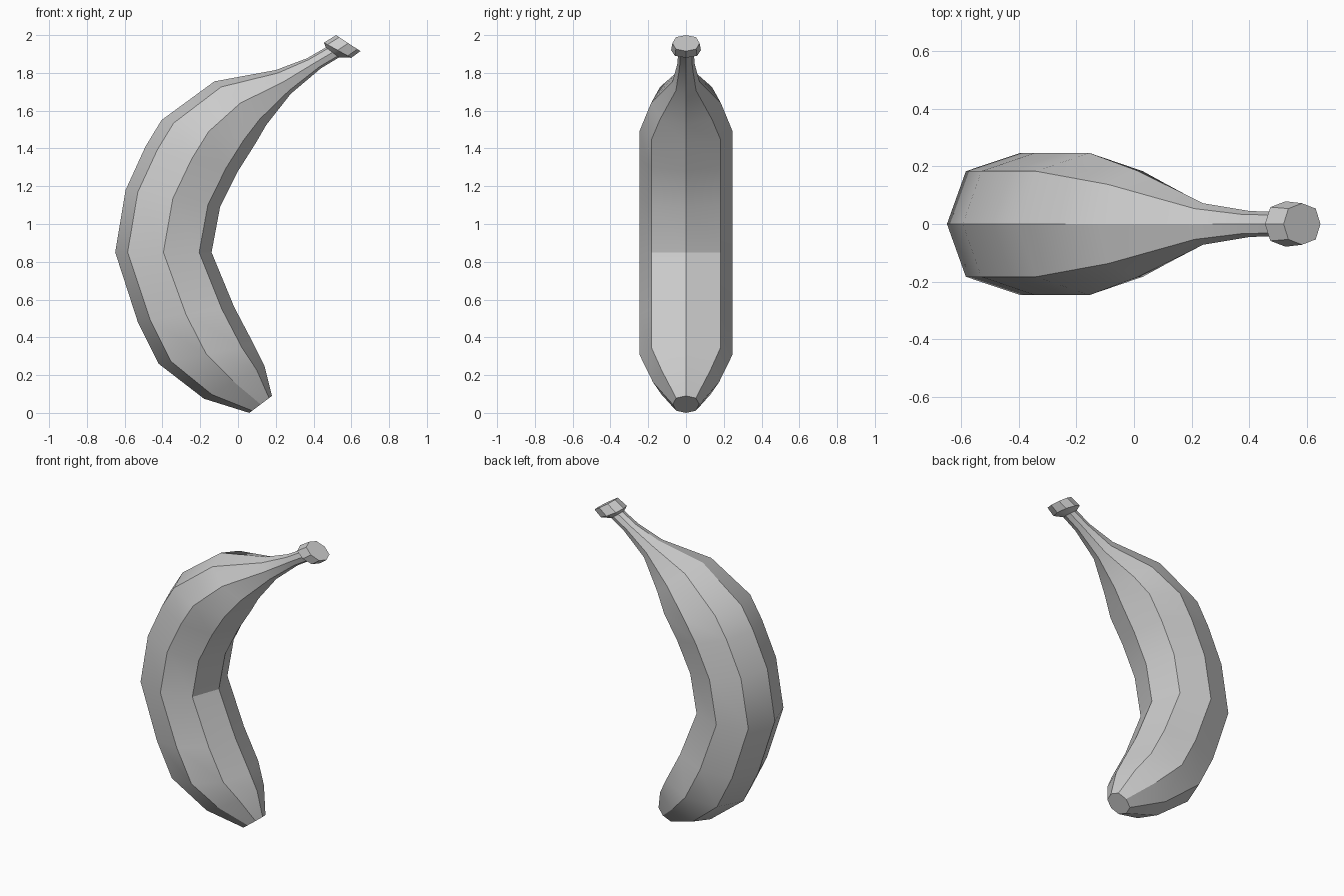
import bpy, bmesh
from math import cos, sin, pi
from mathutils import Vector

if "Cube" in bpy.data.objects:
    bpy.data.objects.remove(bpy.data.objects["Cube"])

# Octagonal sections: outer (x, z), inner (x, z), half width in y
PEEL = [
    (0.06, 0.0, 0.18, 0.09, 0.07),
    (-0.18, 0.075, 0.14, 0.25, 0.175),
    (-0.42, 0.26, 0.085, 0.36, 0.247),
    (-0.53, 0.48, -0.02, 0.56, 0.247),
    (-0.65, 0.85, -0.14, 0.85, 0.247),
    (-0.595, 1.18, -0.095, 1.09, 0.247),
    (-0.49, 1.41, 0.0, 1.28, 0.247),
    (-0.405, 1.55, 0.095, 1.43, 0.247),
    (-0.125, 1.755, 0.15, 1.525, 0.185),
    (0.20, 1.815, 0.28, 1.69, 0.072),
    (0.365, 1.877, 0.44, 1.825, 0.045),
    (0.465, 1.935, 0.535, 1.882, 0.042),
]
STEM_TIP = [
    (0.465, 1.935, 0.535, 1.882, 0.042),
    (0.455, 1.96, 0.60, 1.88, 0.079),
    (0.52, 2.0, 0.648, 1.915, 0.072),
]


def loft(name, sections, cap_start, cap_end):
    bm = bmesh.new()
    rings = []
    for ox, oz, ix, iz, hy in sections:
        outer, inner = Vector((ox, 0, oz)), Vector((ix, 0, iz))
        mid, arm = (outer + inner) / 2, (outer - inner) / 2
        ring = []
        for k in range(8):
            a = k * pi / 4
            f = 1.05 if k % 2 else 1.0  # slightly squared octagon
            ring.append(bm.verts.new(mid + arm * cos(a) * f + Vector((0, hy * sin(a) * f, 0))))
        rings.append(ring)
    for a, b in zip(rings, rings[1:]):
        for k in range(8):
            n = (k + 1) % 8
            bm.faces.new((a[k], a[n], b[n], b[k]))
    if cap_start:
        bm.faces.new(rings[0][::-1])
    if cap_end:
        bm.faces.new(rings[-1])
    bmesh.ops.recalc_face_normals(bm, faces=bm.faces)
    # Open strips: make sure normals point away from the section centre
    face = min(bm.faces, key=lambda f: f.calc_center_median().y)
    if face.normal.y > 0:
        bmesh.ops.reverse_faces(bm, faces=bm.faces)
    mesh = bpy.data.meshes.new(name)
    bm.to_mesh(mesh)
    bm.free()
    ob = bpy.data.objects.new(name, mesh)
    bpy.context.collection.objects.link(ob)
    bpy.ops.object.select_all(action='DESELECT')
    ob.select_set(True)
    bpy.context.view_layer.objects.active = ob
    bpy.ops.object.shade_smooth_by_angle(angle=pi / 6)
    return ob


# Curved fruit body with its blunt bottom end and tapering neck
loft("banana_body", PEEL, True, False)
# Flared cut end of the stem
loft("stem_tip", STEM_TIP, False, True)
